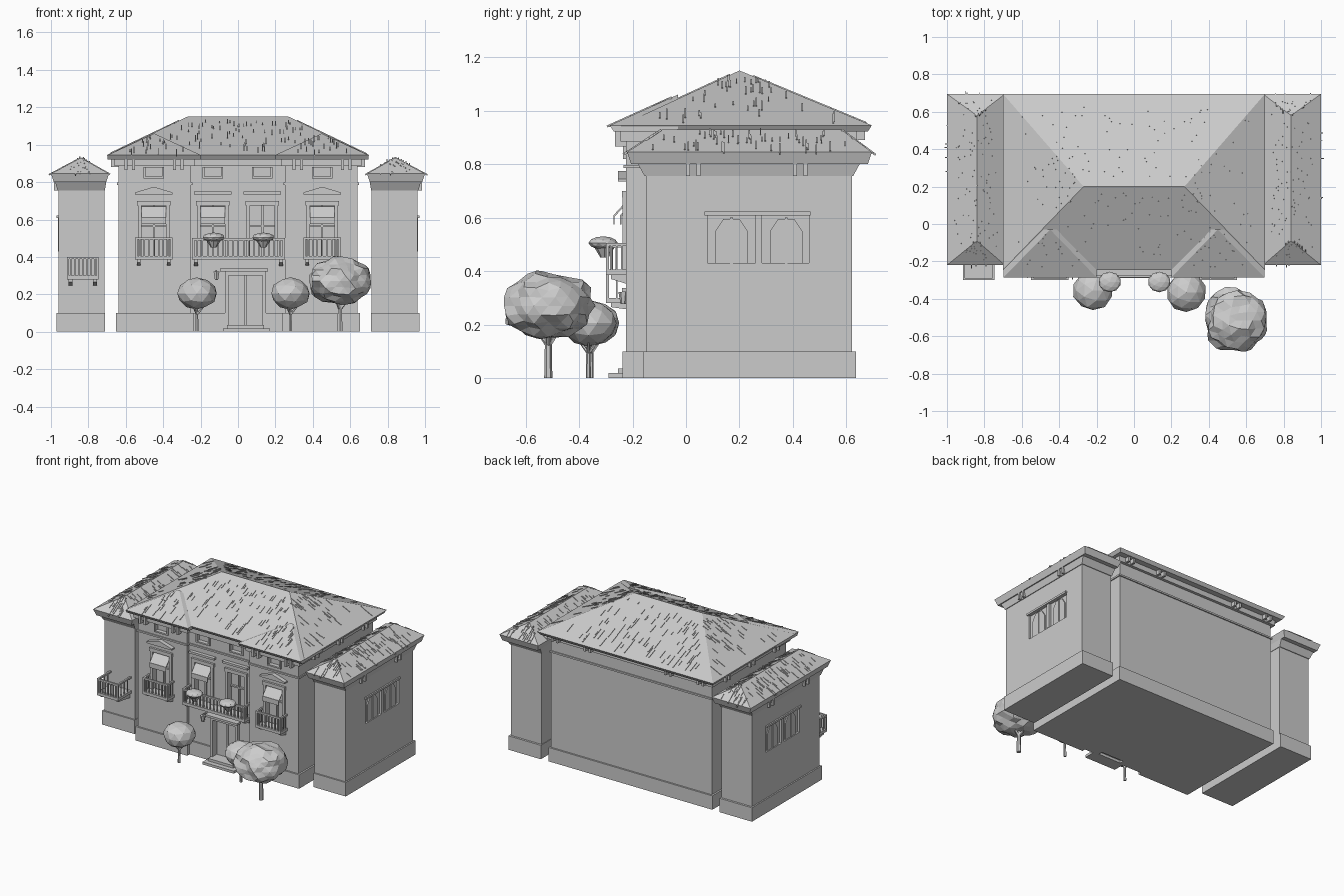
import bpy, bmesh, math, random
from mathutils import Vector, Matrix

random.seed(4)
cube = bpy.data.objects.get("Cube")
if cube:
    bpy.data.objects.remove(cube, do_unlink=True)

grey = bpy.data.materials.new("plaster grey")
grey.use_nodes = True
grey.diffuse_color = (0.6, 0.6, 0.6, 1)
grey.node_tree.nodes["Principled BSDF"].inputs["Base Color"].default_value = (0.6, 0.6, 0.6, 1)


def finish(name, bm):
    bmesh.ops.recalc_face_normals(bm, faces=bm.faces)
    mesh = bpy.data.meshes.new(name)
    bm.to_mesh(mesh)
    bm.free()
    mesh.materials.append(grey)
    obj = bpy.data.objects.new(name, mesh)
    bpy.context.collection.objects.link(obj)
    return obj


def box(bm, x0, x1, y0, y1, z0, z1):
    size = Matrix.Diagonal((abs(x1 - x0), y1 - y0, z1 - z0, 1))
    middle = Matrix.Translation(((x0 + x1) / 2, (y0 + y1) / 2, (z0 + z1) / 2))
    bmesh.ops.create_cube(bm, size=1, matrix=middle @ size)


def hull(bm, points):
    verts = [bm.verts.new(p) for p in points]
    bmesh.ops.convex_hull(bm, input=verts)


def rect(x0, x1, y0, y1, z):
    return [(x0, y0, z), (x1, y0, z), (x1, y1, z), (x0, y1, z)]


def extrude_outline(bm, outline, z0, z1):
    face = bm.faces.new([bm.verts.new((x, y, z0)) for x, y in outline])
    top = bmesh.ops.extrude_face_region(bm, geom=[face])["geom"]
    for v in top:
        if isinstance(v, bmesh.types.BMVert):
            v.co.z = z1


def cut(obj, cutter):
    cutter.hide_render = True
    cutter.hide_viewport = True
    cutter.display_type = 'WIRE'
    mod = obj.modifiers.new("openings", 'BOOLEAN')
    mod.operation = 'DIFFERENCE'
    mod.solver = 'EXACT'
    mod.object = cutter


def tile_ribs(bm, a, b, c, d, count):
    """Slim raised tile edges on the slope with eave a-b and ridge d-c."""
    a, b, c, d = map(Vector, (a, b, c, d))
    along = (b - a).normalized()
    normal = along.cross((c + d) / 2 - a).normalized()
    if normal.z < 0:
        normal = -normal
    fall = normal.cross(along)
    for i in range(count):
        t, u = random.uniform(0.1, 0.88), random.uniform(0.06, 0.94)
        p = a.lerp(b, u).lerp(d.lerp(c, u), t)
        length = random.uniform(0.03, 0.09) * (1.1 - 0.6 * t)
        m = Matrix((along * 0.005, fall * length, normal * 0.008)).transposed().to_4x4()
        bmesh.ops.create_cube(bm, size=1, matrix=Matrix.Translation(p) @ m)


def hip_roof(name, x0, x1, y0, y1, z0, z1, ridge_a, ridge_b, ribs):
    bm = bmesh.new()
    top = rect(x0, x1, y0, y1, z1)
    hull(bm, rect(x0 + 0.015, x1 - 0.015, y0 + 0.015, y1 - 0.015, z0) + top + [ridge_a, ridge_b])
    finish(name, bm)
    bm = bmesh.new()
    along_x = ridge_a[0] != ridge_b[0]
    ends = [ridge_a, ridge_b, ridge_b, ridge_a] if along_x else [ridge_a, ridge_a, ridge_b, ridge_b]
    for i in range(4):
        j = (i + 1) % 4
        long_side = (i % 2 == 0) == along_x
        tile_ribs(bm, top[i], top[j], ends[j], ends[i], ribs if long_side else ribs // 2)
    finish(name + "_tiles", bm)


# Main block with two slightly projecting bays
FRONT, CENTRE, BACK = -0.225, -0.2, 0.62


def block_outline(g):
    half = [(0.25 - g, CENTRE - g), (0.25 - g, FRONT - g), (0.64 + g, FRONT - g), (0.64 + g, BACK + g)]
    return half + [(-x, y) for x, y in reversed(half)]


bm = bmesh.new()
extrude_outline(bm, block_outline(0), 0.005, 0.9)
house = finish("main_walls", bm)
bm = bmesh.new()
extrude_outline(bm, block_outline(0.012), 0, 0.1)
plinth = finish("main_plinth", bm)
for name, g, z0, z1 in (("string_course", 0.008, 0.785, 0.797), ("cornice", 0.02, 0.885, 0.925)):
    bm = bmesh.new()
    extrude_outline(bm, block_outline(g), z0, z1)
    finish(name, bm)

# Window and door openings
windows = [(-0.45, FRONT), (-0.135, CENTRE), (0.13, CENTRE), (0.45, FRONT)]
DOOR = (-0.05, 0.13)
bm = bmesh.new()
for x, y in windows:
    box(bm, x - 0.065, x + 0.065, y - 0.05, y + 0.035, 0.39, 0.675)
    box(bm, x - 0.045, x + 0.045, y - 0.05, y + 0.02, 0.83, 0.875)
box(bm, *DOOR, -0.3, CENTRE + 0.03, -0.02, 0.3)
cutter = finish("front_opening_cutter", bm)
cut(house, cutter)
cut(plinth, cutter)

# Window frames, pediments and sashes
for i, (x, y) in enumerate(windows):
    bm = bmesh.new()
    for s in (-1, 1):
        box(bm, x + s * 0.065, x + s * 0.085, y - 0.012, y + 0.01, 0.39, 0.69)
        box(bm, x + s * 0.045, x + s * 0.055, y - 0.01, y + 0.01, 0.825, 0.88)
    box(bm, x - 0.09, x + 0.09, y - 0.015, y + 0.01, 0.675, 0.7)
    box(bm, x - 0.055, x + 0.055, y - 0.01, y + 0.01, 0.82, 0.83)
    box(bm, x - 0.005, x + 0.005, y + 0.02, y + 0.036, 0.39, 0.675)
    box(bm, x - 0.065, x + 0.065, y + 0.02, y + 0.036, 0.56, 0.57)
    if y == FRONT:
        hull(bm, [(x + u, v, z) for v in (y - 0.03, y + 0.01)
                  for u, z in ((-0.1, 0.735), (0.1, 0.735), (-0.1, 0.745), (0.1, 0.745), (0, 0.775))])
    else:
        box(bm, x - 0.1, x + 0.1, y - 0.025, y + 0.01, 0.735, 0.75)
    finish(f"window_frame_{i + 1}", bm)
    # Cloth awning, absent on the open window
    if i != 2:
        bm = bmesh.new()
        hull(bm, [(x + u, y + v, z) for u in (-0.065, 0.065)
                  for v, z in ((0.01, 0.67), (0.01, 0.66), (-0.045, 0.61), (-0.045, 0.6))])
        box(bm, x - 0.065, x + 0.065, y - 0.047, y - 0.042, 0.575, 0.61)
        finish(f"awning_{i + 1}", bm)


def balcony(name, x0, x1, wall, y0, z0, top, posts):
    bm = bmesh.new()
    box(bm, x0, x1, y0, wall + 0.01, z0, z0 + 0.02)
    box(bm, x0, x1, y0, y0 + 0.012, top - 0.012, top)
    for x in (x0, x1 - 0.012):
        box(bm, x, x + 0.012, y0, wall + 0.01, top - 0.012, top)
        box(bm, x, x + 0.012, y0, y0 + 0.012, z0, top)
        for k in (1, 2, 3):
            y = y0 + (wall - y0) * k / 4
            box(bm, x + 0.003, x + 0.009, y, y + 0.006, z0, top)
    for k in range(1, posts):
        x = x0 + (x1 - x0) * k / posts
        box(bm, x - 0.004, x + 0.004, y0 + 0.002, y0 + 0.01, z0, top)
    for x in (x0 + 0.02, x1 - 0.02):
        hull(bm, [(x + u, y, z) for u in (-0.01, 0.01)
                  for y, z in ((y0 + 0.02, z0), (wall + 0.01, z0), (wall + 0.01, z0 - 0.035), (y0 + 0.02, z0 - 0.015))])
    finish(name, bm)


for x, y in (windows[0], windows[3]):
    balcony("bay_balcony", x - 0.1, x + 0.1, y, -0.3, 0.385, 0.505, 8)
balcony("central_balcony", -0.245, 0.25, CENTRE, -0.285, 0.385, 0.5, 18)
balcony("side_wing_balcony", -0.915, -0.745, -0.15, -0.3, 0.28, 0.4, 8)

# Planters hung on the central balcony
for x in (-0.13, 0.135):
    bm = bmesh.new()
    bmesh.ops.create_icosphere(bm, subdivisions=2, radius=1,
                               matrix=Matrix.Translation((x, -0.31, 0.505)) @ Matrix.Diagonal((0.06, 0.055, 0.025, 1)))
    bmesh.ops.create_cone(bm, cap_ends=True, segments=8, radius1=0.015, radius2=0.045, depth=0.05,
                          matrix=Matrix.Translation((x, -0.305, 0.475)))
    finish("planter", bm)

# Doorway, steps and wall lamp
bm = bmesh.new()
d0, d1 = DOOR
for x in (d0 - 0.02, d1):
    box(bm, x, x + 0.02, CENTRE - 0.02, CENTRE + 0.01, 0, 0.3)
box(bm, d0 - 0.02, d1 + 0.02, CENTRE - 0.02, CENTRE + 0.01, 0.3, 0.322)
box(bm, d0 - 0.045, d1 + 0.03, CENTRE - 0.04, CENTRE + 0.01, 0.322, 0.337)
box(bm, 0.035, 0.045, CENTRE + 0.02, CENTRE + 0.032, 0.03, 0.3)
finish("doorway", bm)
bm = bmesh.new()
box(bm, -0.08, 0.17, -0.29, CENTRE, 0, 0.018)
box(bm, -0.06, 0.14, -0.255, CENTRE + 0.03, 0.018, 0.036)
finish("door_steps", bm)
bm = bmesh.new()
bmesh.ops.create_cone(bm, cap_ends=True, segments=6, radius1=0.01, radius2=0.018, depth=0.045,
                      matrix=Matrix.Translation((-0.115, -0.235, 0.3)))
box(bm, -0.119, -0.111, -0.235, CENTRE, 0.322, 0.33)
finish("wall_lamp", bm)

# Main roof and the hips above the bays
hip_roof("main_roof", -0.7, 0.7, -0.245, 0.695, 0.922, 0.945, (-0.27, 0.2, 1.15), (0.27, 0.2, 1.15), 90)
for s in (-1, 1):
    bm = bmesh.new()
    x0, x1, apex = s * 0.2, s * 0.697, (s * 0.448, -0.03, 1.06)
    hull(bm, rect(x0, x1, -0.27, -0.03, 0.922) + rect(x0, x1, -0.285, -0.03, 0.945) + [apex])
    tile_ribs(bm, (x0, -0.285, 0.945), (x1, -0.285, 0.945), apex, apex, 22)
    finish("bay_roof", bm)

# Paired eave brackets
bm = bmesh.new()
for s in (-1, 1):
    for x in (0.3, 0.34, 0.56, 0.6):
        box(bm, s * x - 0.008, s * x + 0.008, -0.265, FRONT, 0.865, 0.925)
        box(bm, s * x - 0.008, s * x + 0.008, BACK, 0.67, 0.89, 0.925)
    for y in (-0.1, -0.06, 0.18, 0.22, 0.46, 0.5):
        box(bm, s * 0.64, s * 0.68, y, y + 0.016, 0.88, 0.925)
finish("eave_brackets", bm)

# Side wings, each separated from the main block by a narrow gap
for s in (-1, 1):
    inner, outer = 0.715, 0.96
    bm = bmesh.new()
    box(bm, s * inner, s * outer, -0.15, BACK, 0.005, 0.8)
    wing = finish("wing_walls", bm)
    bm = bmesh.new()
    box(bm, s * (inner - 0.003), s * (outer + 0.01), -0.16, BACK + 0.015, 0, 0.1)
    finish("wing_plinth", bm)
    bm = bmesh.new()
    hull(bm, rect(s * 0.712, s * 0.965, -0.155, 0.625, 0.755) + rect(s * 0.703, s * 0.98, -0.185, 0.655, 0.81))
    for y in (0.0, 0.04, 0.4, 0.44):
        box(bm, s * 0.96, s * 0.985, y, y + 0.015, 0.755, 0.81)
    finish("wing_cornice", bm)
    x0, x1 = sorted((s * 0.69, s * 1.0))
    hip_roof("wing_roof", x0, x1, -0.22, 0.695, 0.8, 0.845, (s * 0.84, -0.09, 0.93), (s * 0.84, 0.58, 0.93), 55)
    # Shallow twin window with pointed sashes
    bm = bmesh.new()
    box(bm, s * 0.945, s * 1.0, 0.08, 0.46, 0.43, 0.61)
    cut(wing, finish("wing_window_cutter", bm))
    bm = bmesh.new()
    box(bm, s * 0.945, s * 0.97, 0.07, 0.465, 0.608, 0.622)
    box(bm, s * 0.94, s * 0.962, 0.26, 0.285, 0.43, 0.61)
    for y in (0.17, 0.375):
        hull(bm, [(x, y + v, z) for x in (s * 0.94, s * 0.953)
                  for v, z in ((-0.06, 0.43), (0.06, 0.43), (0.06, 0.55), (0.03, 0.595), (-0.03, 0.595), (-0.06, 0.55))])
        box(bm, s * 0.945, s * 0.958, y - 0.005, y + 0.005, 0.43, 0.6)
    finish("wing_window", bm)


def tree(name, x, y, z, radius, height, rough, detail):
    bm = bmesh.new()
    bmesh.ops.create_icosphere(bm, subdivisions=detail, radius=1)
    for v in bm.verts:
        v.co *= 1 + random.uniform(-rough, rough)
        v.co = Vector((x + v.co.x * radius, y + v.co.y * radius, z + v.co.z * height))
    finish(name + "_crown", bm)
    bm = bmesh.new()
    bmesh.ops.create_cone(bm, cap_ends=True, segments=6, radius1=radius * 0.09, radius2=radius * 0.06,
                          depth=z, matrix=Matrix.Translation((x, y, z / 2)))
    for k in range(3):
        a = k * 2.1
        tilt = Matrix.Rotation(a, 4, 'Z') @ Matrix.Rotation(math.radians(40), 4, 'Y')
        bmesh.ops.create_cone(bm, cap_ends=True, segments=5, radius1=radius * 0.06, radius2=0.003, depth=z * 0.5,
                              matrix=Matrix.Translation((x, y, z * 0.45)) @ tilt @ Matrix.Translation((0, 0, z * 0.25)))
    finish(name + "_trunk", bm)


# Garden trees
tree("left_round_tree", -0.22, -0.355, 0.205, 0.108, 0.085, 0.04, 2)
tree("right_round_tree", 0.28, -0.365, 0.205, 0.105, 0.085, 0.04, 2)
tree("leafy_tree", 0.545, -0.515, 0.27, 0.17, 0.125, 0.1, 3)
